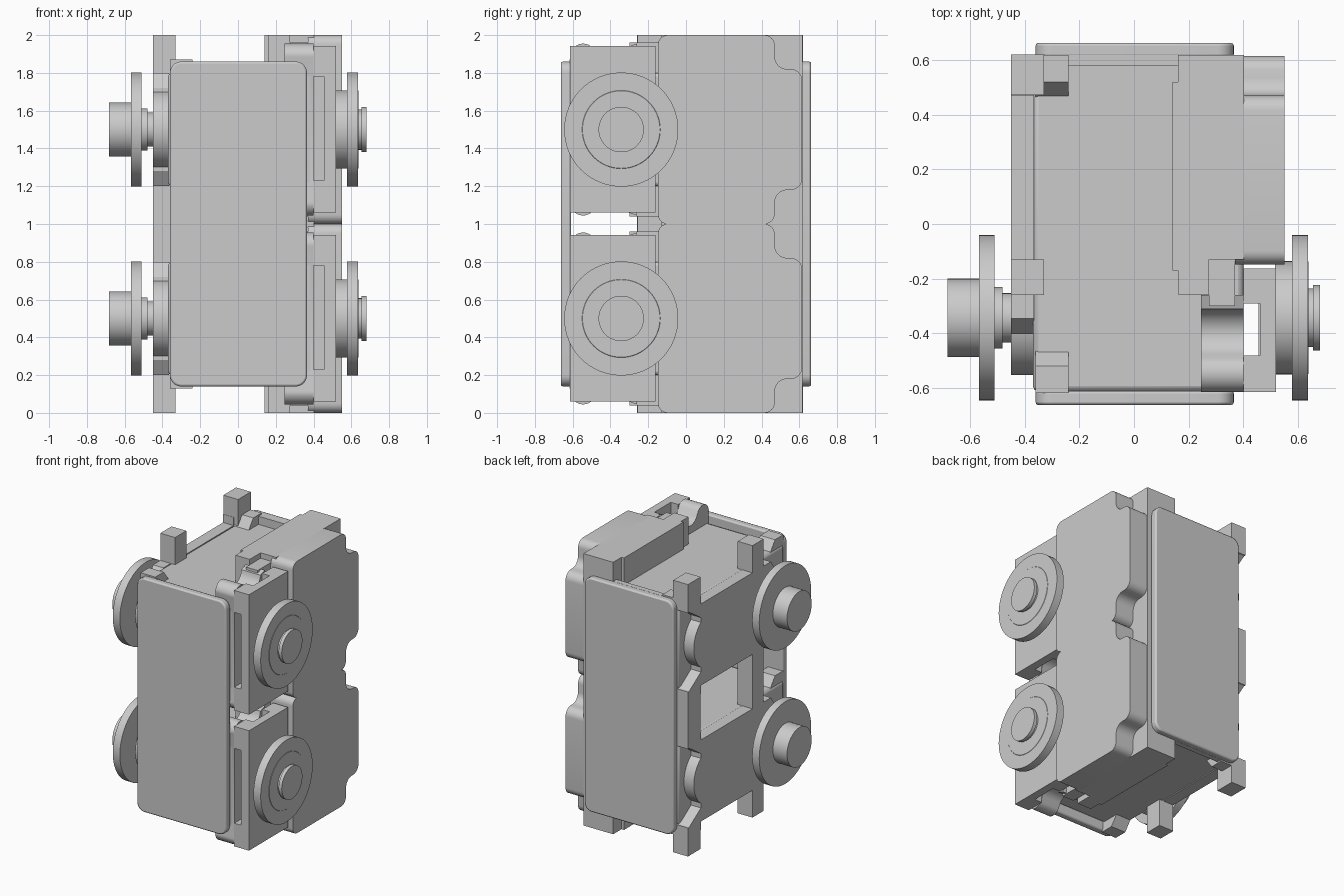
import bpy, bmesh, math
from mathutils import Vector

if "Cube" in bpy.data.objects:
    bpy.data.objects.remove(bpy.data.objects["Cube"])


def finish(name, bm, bevel=0.0):
    bmesh.ops.recalc_face_normals(bm, faces=bm.faces)
    me = bpy.data.meshes.new(name)
    bm.to_mesh(me)
    bm.free()
    ob = bpy.data.objects.new(name, me)
    bpy.context.collection.objects.link(ob)
    if bevel:
        m = ob.modifiers.new("edge_round", 'BEVEL')
        m.width, m.segments, m.limit_method = bevel, 2, 'ANGLE'
    return ob


def extrude(name, pts, axis, a, b, bevel=0.0):
    """Extrude a 2D outline from a to b; x uses (y,z), y uses (x,z), z uses (x,y)."""
    place = {'x': lambda p, t: (t, p[0], p[1]),
             'y': lambda p, t: (p[0], t, p[1]),
             'z': lambda p, t: (p[0], p[1], t)}[axis]
    bm = bmesh.new()
    face = bm.faces.new([bm.verts.new(place(p, a)) for p in pts])
    new = bmesh.ops.extrude_face_region(bm, geom=[face])['geom']
    shift = Vector(place((0, 0), b - a))
    bmesh.ops.translate(bm, vec=shift, verts=[v for v in new if isinstance(v, bmesh.types.BMVert)])
    return finish(name, bm, bevel)


def box(name, x, y, z, bevel=0.0):
    return extrude(name, [(x[0], y[0]), (x[1], y[0]), (x[1], y[1]), (x[0], y[1])], 'z', *z, bevel)


def lathe_x(name, prof, y, z, n=64):
    """Turn an (x, radius) outline around an axis parallel to x."""
    bm = bmesh.new()
    rings = [[bm.verts.new((x, y + r * math.cos(2 * math.pi * i / n), z + r * math.sin(2 * math.pi * i / n)))
              for i in range(n)] for x, r in prof]
    for r0, r1 in zip(rings, rings[1:]):
        for i in range(n):
            bm.faces.new((r0[i], r0[(i + 1) % n], r1[(i + 1) % n], r1[i]))
    bm.faces.new(rings[0])
    bm.faces.new(rings[-1])
    return finish(name, bm)


def arc(cx, cy, r, a0, a1, n=8):
    return [(cx + r * math.cos(math.radians(a0 + (a1 - a0) * i / n)),
             cy + r * math.sin(math.radians(a0 + (a1 - a0) * i / n))) for i in range(n + 1)]


def both(upper, zc=0.5):
    """Complete an outline by reflecting its upper half about z = zc."""
    return upper + [(y, 2 * zc - z) for y, z in reversed(upper)]


def move_up(pts, dz):
    return [(p, q + dz) for p, q in pts]


# Front and back cover plates
plate = (arc(0.305, 1.80, 0.06, 0, 90) + arc(-0.30, 1.80, 0.06, 90, 180)
         + arc(-0.30, 0.20, 0.06, 180, 270) + arc(0.305, 0.20, 0.06, 270, 360))
extrude("front_plate", plate, 'y', -0.662, -0.61, 0.01)
extrude("back_plate", plate, 'y', 0.61, 0.662, 0.01)

# Side shell outline: rounded front corner, scalloped back corner
shell = both([(-0.148, 0.95)] + arc(-0.098, 0.95, 0.05, 165, 90, 5)
             + [(0.415, 1.0)] + arc(0.415, 0.945, 0.055, 75, 0, 5)
             + arc(0.535, 0.885, 0.065, 180, 270, 6) + arc(0.555, 0.76, 0.06, 80, 0, 6))

# Hinge lug outline: round nose at the front, hollow behind it
lug = both([(-0.612, 0.88)] + arc(-0.545, 0.885, 0.07, 175, 40, 10)
           + arc(-0.40, 0.945, 0.09, 215, 355, 9) + [(-0.26, 0.955)])

# Left side slab with angled feet running into the back posts
slab = both([(-0.40, 0.72), (-0.345, 0.80), (0.47, 0.80), (0.47, 0.86), (0.62, 0.86), (0.62, 0.80), (0.47, 0.70)])

for level, dz in (("lower", 0), ("upper", 1)):
    zc = 0.5 + dz
    n = lambda s: level + "_" + s
    # Core body
    box(n("body"), (-0.37, 0.40), (-0.612, 0.618), (0.2 + dz, 0.8 + dz), 0.02)
    # Right inner block and side shell
    block = [(0.14, -0.17), (0.16, -0.17), (0.16, -0.257), (0.275, -0.257), (0.275, -0.13),
             (0.402, -0.13), (0.402, 0.618), (0.16, 0.618), (0.16, 0.52), (0.14, 0.52)]
    extrude(n("inner_block"), block, 'z', dz, 1 + dz)
    extrude(n("side_shell"), move_up(shell, dz), 'x', 0.37, 0.55)
    # Hinge lug with its backing bracket
    extrude(n("hinge_lug"), move_up(lug, dz), 'x', 0.245, 0.40)
    box(n("hinge_bracket"), (0.275, 0.37), (-0.30, -0.13), (0.04 + dz, 0.96 + dz))
    # Right axle housing with vertical passage and front slot
    c_shape = [(0.40, -0.615), (0.52, -0.615), (0.52, -0.162), (0.40, -0.162),
               (0.40, -0.29), (0.46, -0.29), (0.46, -0.48), (0.40, -0.48)]
    l_shape = [(0.455, -0.615), (0.52, -0.615), (0.52, -0.162), (0.40, -0.162), (0.40, -0.29), (0.455, -0.29)]
    extrude(n("axle_housing_bottom"), c_shape, 'z', 0.06 + dz, 0.23 + dz)
    extrude(n("axle_housing_middle"), l_shape, 'z', 0.23 + dz, 0.78 + dz)
    extrude(n("axle_housing_top"), c_shape, 'z', 0.78 + dz, 0.942 + dz)
    # Left slab with round bosses front and back
    extrude(n("left_slab"), move_up(slab, dz), 'x', -0.45, -0.365)
    for side, y in (("front", -0.345), ("back", 0.345)):
        lathe_x(n(side + "_boss"), [(-0.45, 0.207), (-0.36, 0.207)], y, zc)
    # Rear rail and small locating tabs
    box(n("rear_rail"), (-0.24, 0.16), (0.58, 0.618), (0.14 + dz, 0.86 + dz))
    for end, za, zb in (("top", 0.79, 0.87), ("bottom", 0.21, 0.13)):
        for side, s in (("front", -1), ("back", 1)):
            ramp = [(s * 0.46, za + dz), (s * 0.618, za + dz), (s * 0.618, zb + dz), (s * 0.52, zb + dz)]
            extrude(n(end + "_" + side + "_tab"), ramp, 'x', -0.36, -0.24)
        # Left spacer posts
        z_end = 1.0 if end == "top" else 0.0
        for side, y in (("front", (-0.26, -0.13)), ("back", (0.472, 0.62))):
            box(n(end + "_" + side + "_post"), (-0.45, -0.33), y, sorted((za + dz, z_end + dz)))
    # Wheels
    lathe_x(n("right_wheel"), [(0.515, 0.207), (0.577, 0.207), (0.577, 0.302), (0.636, 0.302), (0.636, 0.207),
                               (0.638, 0.205), (0.638, 0.107), (0.655, 0.107), (0.655, 0.12), (0.68, 0.12)],
            -0.343, zc)
    lathe_x(n("left_wheel"), [(-0.44, 0.09), (-0.48, 0.09), (-0.48, 0.112), (-0.51, 0.112), (-0.51, 0.302),
                              (-0.567, 0.302), (-0.567, 0.143), (-0.682, 0.143)], -0.343, zc)

# Smooth the round surfaces, keep edges sharp
for ob in bpy.context.scene.objects:
    ob.select_set(True)
    bpy.context.view_layer.objects.active = ob
bpy.ops.object.shade_smooth_by_angle(angle=math.radians(30))
